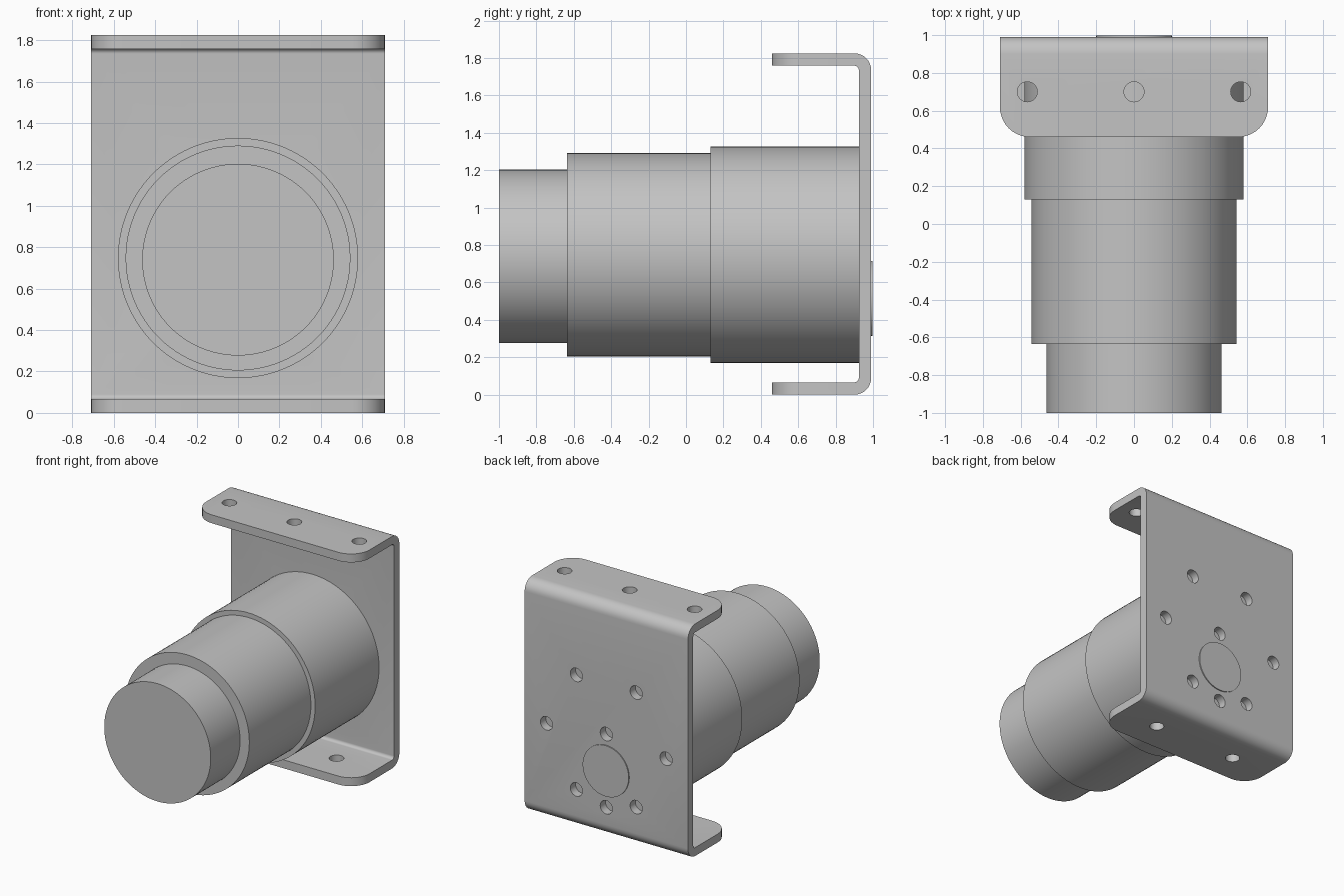
import bpy, bmesh
from math import sin, cos, pi, radians
from mathutils import Matrix, Vector

cube = bpy.data.objects.get("Cube")
if cube:
    bpy.data.objects.remove(cube, do_unlink=True)

HEIGHT, HALF_W = 1.825, 0.71
FRONT, INNER, OUTER, THICK = 0.46, 0.924, 0.99, 0.066
AXIS_Z, BOSS_Z, HOLE_R = 0.748, 0.515, 0.053

grey = bpy.data.materials.new("plain grey")
grey.use_nodes = True
grey.diffuse_color = (0.55, 0.55, 0.55, 1)
grey.node_tree.nodes["Principled BSDF"].inputs["Base Color"].default_value = grey.diffuse_color


def make_object(name, bm):
    bmesh.ops.recalc_face_normals(bm, faces=bm.faces)
    mesh = bpy.data.meshes.new(name)
    bm.to_mesh(mesh)
    bm.free()
    mesh.materials.append(grey)
    obj = bpy.data.objects.new(name, mesh)
    bpy.context.collection.objects.link(obj)
    return obj


def select(obj):
    bpy.ops.object.select_all(action='DESELECT')
    obj.select_set(True)
    bpy.context.view_layer.objects.active = obj


def smooth(obj):
    select(obj)
    bpy.ops.object.shade_smooth_by_angle(angle=radians(30))


def add_cylinder(bm, centre, radius, depth, along_y, sides):
    turn = Matrix.Rotation(pi / 2, 4, 'X') if along_y else Matrix()
    bmesh.ops.create_cone(bm, cap_ends=True, segments=sides, radius1=radius, radius2=radius,
                          depth=depth, matrix=Matrix.Translation(centre) @ turn)


# Bent channel bracket: half profile mirrored top to bottom, extruded across x
def bend(radius):
    cy, cz = OUTER - 0.09, HEIGHT - 0.09
    return [(cy + radius * cos(a), cz + radius * sin(a))
            for a in (pi / 2 * (1 - i / 8) for i in range(9))]


def flip(points):
    return [(y, HEIGHT - z) for y, z in reversed(points)]


outside = [(FRONT, HEIGHT)] + bend(0.09)
inside = [(FRONT, HEIGHT - THICK)] + bend(0.09 - THICK)
profile = outside + flip(outside) + list(reversed(flip(inside))) + list(reversed(inside))

bm = bmesh.new()
face = bm.faces.new([bm.verts.new((-HALF_W, y, z)) for y, z in profile])
extruded = bmesh.ops.extrude_face_region(bm, geom=[face])["geom"]
bmesh.ops.translate(bm, vec=(2 * HALF_W, 0, 0),
                    verts=[v for v in extruded if isinstance(v, bmesh.types.BMVert)])
bmesh.ops.recalc_face_normals(bm, faces=bm.faces)

# Rounded outer corners of both flanges
corners = [e for e in bm.edges
           if all(v.co.y < FRONT + 0.01 for v in e.verts)
           and abs(e.verts[0].co.x - e.verts[1].co.x) < 0.01]
bmesh.ops.bevel(bm, geom=corners, offset=0.16, segments=10, profile=0.5, affect='EDGES')
bracket = make_object("bracket", bm)

# Screw holes in the back plate and the flanges
bm = bmesh.new()
back_holes = [(0.52 * cos(i * pi / 3), AXIS_Z + 0.52 * sin(i * pi / 3)) for i in range(6)]
back_holes += [(0, BOSS_Z + 0.288), (0, BOSS_Z - 0.288)]
for x, z in back_holes:
    add_cylinder(bm, Vector((x, 0.957, z)), HOLE_R, 0.2, True, 32)
for x in (-0.565, 0, 0.565):
    add_cylinder(bm, Vector((x, 0.7, HEIGHT - THICK / 2)), HOLE_R, 0.2, False, 32)
for x in (-0.367, 0.367):
    add_cylinder(bm, Vector((x, 0.7, THICK / 2)), HOLE_R, 0.2, False, 32)
cutter = make_object("hole_cutter", bm)
cutter.hide_render = True

cut = bracket.modifiers.new("holes", 'BOOLEAN')
cut.operation, cut.solver, cut.object = 'DIFFERENCE', 'EXACT', cutter
select(bracket)
bpy.ops.object.modifier_apply(modifier=cut.name)
bpy.data.objects.remove(cutter, do_unlink=True)
smooth(bracket)

# Stepped round body and the shallow disc on the back
for name, radius, z, start, end in (
        ("front_cap", 0.463, AXIS_Z - 0.008, -1.0, -0.635),
        ("middle_barrel", 0.543, AXIS_Z, -0.635, 0.13),
        ("rear_barrel", 0.58, AXIS_Z, 0.13, INNER),
        ("back_disc", 0.2, BOSS_Z, OUTER - 0.01, 0.998)):
    bm = bmesh.new()
    add_cylinder(bm, Vector((0, (start + end) / 2, z)), radius, end - start, True, 96)
    smooth(make_object(name, bm))
